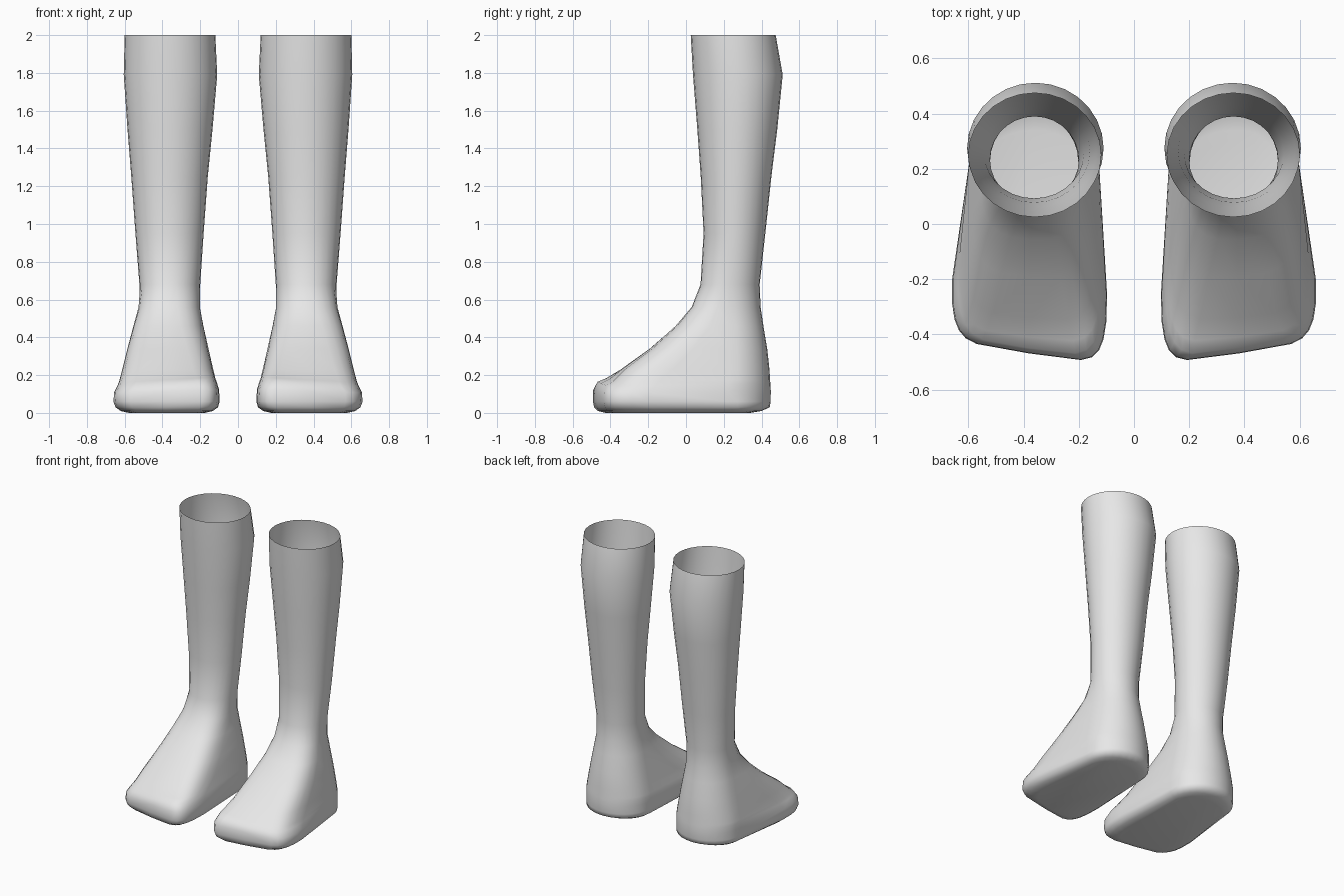
import bpy
import bmesh
from math import cos, sin, pi

if "Cube" in bpy.data.objects:
    bpy.data.objects.remove(bpy.data.objects["Cube"])

SIDES = 28

skin = bpy.data.materials.new("light_grey")
skin.use_nodes = True
grey = (0.8, 0.8, 0.8, 1)
skin.diffuse_color = grey
skin.node_tree.nodes["Principled BSDF"].inputs["Base Color"].default_value = grey

# Round leg sections: height, inner x, outer x, front y, back y
LEG = [
    (2.0, .12, .60, .025, .475),
    (1.79, .11, .605, .037, .512),
    (1.5, .135, .585, .06, .483),
    (1.25, .16, .565, .078, .452),
    (0.95, .182, .543, .093, .42),
    (0.68, .20, .522, .077, .39),
]
# Foot sections: the same, then boxiness of the toes, slant of the toe line, tilt
FOOT = [
    (0.56, .195, .54, .03, .395, 2.4, 0, 0),
    (0.46, .18, .57, -.065, .41, 3, .02, 0),
    (0.34, .15, .60, -.205, .43, 4, .03, 0),
    (0.23, .125, .625, -.36, .442, 5, .04, 0),
    (0.175, .115, .64, -.44, .445, 6, .06, -.014),
    (0.155, .107, .65, -.49, .447, 6, .08, -.016),
    (0.115, .093, .668, -.512, .449, 7, .09, -.01),
    (0.06, .09, .672, -.514, .448, 7, .09, 0),
    (0.03, .10, .66, -.507, .443, 7, .09, 0),
    (0.01, .125, .635, -.49, .40, 6, .09, 0),
    (0.0, .17, .59, -.45, .34, 5, .08, 0),
]


def signed_pow(v, p):
    return abs(v) ** p * (1 if v > 0 else -1)


def section(z, xi, xo, yf, yb, box=2, slant=0, tilt=0):
    """Round at the heel, widening to a boxy end at the toes."""
    front_w, front_c = (xo - xi) / 2, (xo + xi) / 2
    foot = box > 2
    heel_w = min(front_w, .16 + .075 * min(1, (.56 - z) / .4)) if foot else front_w
    if z < .02:
        heel_w -= .03
    yc = max((yf + yb) / 2, .225) if foot else (yf + yb) / 2
    pts = []
    for i in range(SIDES):
        a = 2 * pi * i / SIDES
        u, v = cos(a), sin(a)
        if v < 0:
            u, v = signed_pow(u, 2 / box), signed_pow(v, 2 / box)
            t = sin(-v * pi / 2) if foot else 0
            w = heel_w + (front_w - heel_w) * t
            c = .362 + (front_c - .362) * t if foot else front_c
            y = yc + (yc - yf) * v + slant * (u + 1) / 2 * -v
            pts.append((c + w * u, y, z + tilt * u * -v))
        else:
            c = .362 if foot else front_c
            pts.append((c + heel_w * u, yc + (yb - yc) * v, z))
    return pts


def build_leg(name, side):
    """Open-topped shell lofted from the calf down to the sole."""
    bm = bmesh.new()
    rings = []
    for spec in LEG + FOOT:
        rings.append([bm.verts.new((side * x, y, z)) for x, y, z in section(*spec)])
    for upper, lower in zip(rings, rings[1:]):
        for i in range(SIDES):
            j = (i + 1) % SIDES
            bm.faces.new((upper[i], lower[i], lower[j], upper[j]))
    bm.faces.new(rings[-1])
    bmesh.ops.recalc_face_normals(bm, faces=bm.faces)
    # An open shell still needs its sole facing down
    bm.normal_update()
    bm.faces.ensure_lookup_table()
    if bm.faces[-1].normal.z > 0:
        bmesh.ops.reverse_faces(bm, faces=bm.faces)
    mesh = bpy.data.meshes.new(name)
    bm.to_mesh(mesh)
    bm.free()
    mesh.materials.append(skin)
    obj = bpy.data.objects.new(name, mesh)
    bpy.context.collection.objects.link(obj)
    bpy.ops.object.select_all(action="DESELECT")
    obj.select_set(True)
    bpy.context.view_layer.objects.active = obj
    bpy.ops.object.shade_smooth_by_angle(angle=pi / 3)


build_leg("left_lower_leg", 1)
build_leg("right_lower_leg", -1)
